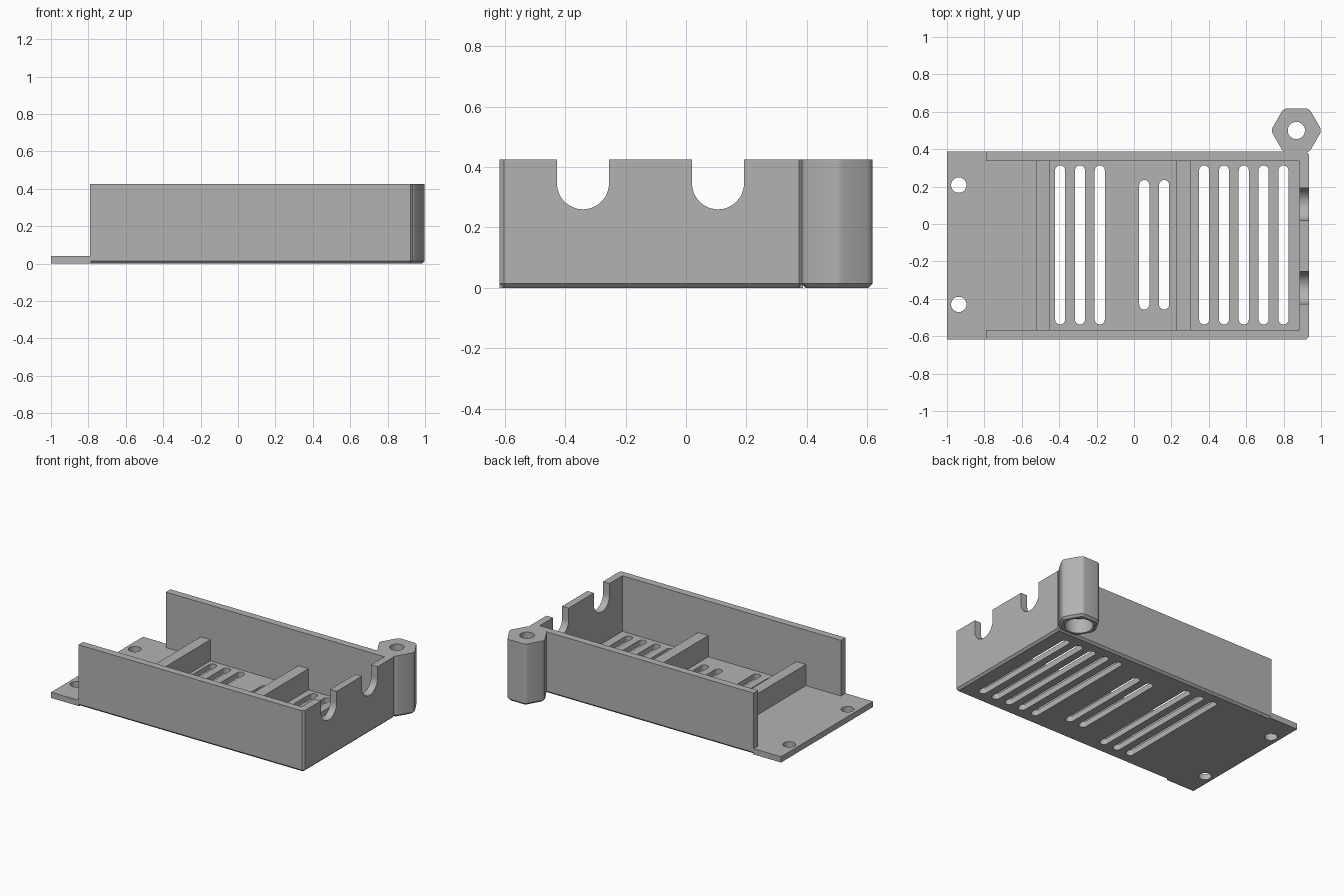
import bpy, bmesh, math
from mathutils import Matrix, Vector

cube = bpy.data.objects.get("Cube")
if cube:
    bpy.data.objects.remove(cube, do_unlink=True)

grey = bpy.data.materials.new("light_grey")
grey.use_nodes = True
colour = (0.45, 0.45, 0.45, 1)
grey.diffuse_color = colour
grey.node_tree.nodes["Principled BSDF"].inputs["Base Color"].default_value = colour

# Main dimensions
LEFT, WALL_LEFT, RIGHT = -1.0, -0.79, 0.935
FRONT, BACK = -0.617, 0.388
HEIGHT, FLOOR, WALL, CHAMFER = 0.425, 0.04, 0.05, 0.014
POST_X, POST_Y = 0.868, 0.5


def finish(bm, name):
    bmesh.ops.recalc_face_normals(bm, faces=bm.faces)
    mesh = bpy.data.meshes.new(name)
    bm.to_mesh(mesh)
    bm.free()
    mesh.materials.append(grey)
    obj = bpy.data.objects.new(name, mesh)
    bpy.context.collection.objects.link(obj)
    return obj


def add_box(bm, low, high):
    low, high = Vector(low), Vector(high)
    matrix = Matrix.Translation((low + high) / 2) @ Matrix.Diagonal((*(high - low), 1))
    bmesh.ops.create_cube(bm, size=1, matrix=matrix)


def box(name, low, high):
    bm = bmesh.new()
    add_box(bm, low, high)
    return finish(bm, name)


def add_prism(bm, points, direction):
    """Extrude a flat outline along a direction."""
    face = bm.faces.new([bm.verts.new(p) for p in points])
    made = bmesh.ops.extrude_face_region(bm, geom=[face], use_keep_orig=True)["geom"]
    verts = [v for v in made if isinstance(v, bmesh.types.BMVert)]
    bmesh.ops.translate(bm, verts=verts, vec=direction)


def add_disc_cutter(bm, x, y, radius, low, high):
    bmesh.ops.create_cone(bm, cap_ends=True, segments=40, radius1=radius, radius2=radius,
                          depth=high - low, matrix=Matrix.Translation((x, y, (low + high) / 2)))


def arc(radius, start, end, steps):
    return [(radius * math.cos(a), radius * math.sin(a))
            for a in (math.radians(start + (end - start) * i / steps) for i in range(steps + 1))]


def bevel(bm, test, offset, segments=1):
    edges = [e for e in bm.edges if test(*[v.co for v in e.verts])]
    bmesh.ops.bevel(bm, geom=edges, offset=offset, segments=segments, profile=0.5, affect='EDGES')


def combine(target, tool, operation='DIFFERENCE'):
    """Apply a boolean and discard the tool object."""
    mod = target.modifiers.new("combine", 'BOOLEAN')
    mod.operation, mod.solver, mod.object = operation, 'EXACT', tool
    bpy.context.view_layer.objects.active = target
    bpy.ops.object.modifier_apply(modifier=mod.name)
    bpy.data.objects.remove(tool, do_unlink=True)


def smooth(obj):
    bpy.ops.object.select_all(action='DESELECT')
    obj.select_set(True)
    bpy.context.view_layer.objects.active = obj
    bpy.ops.object.shade_smooth_by_angle(angle=math.radians(30))


# Tray shell with chamfered outer edges, open at the left end
bm = bmesh.new()
add_box(bm, (WALL_LEFT, FRONT, 0), (RIGHT, BACK, HEIGHT))
at_right = lambda p: p.x > RIGHT - 0.001
at_left = lambda p: p.x < WALL_LEFT + 0.001
at_bottom = lambda p: p.z < 0.001
bevel(bm, lambda a, b: (at_right(a) and at_right(b) and abs(a.y - b.y) < 0.001)
      or (at_bottom(a) and at_bottom(b) and not (at_left(a) and at_left(b))), CHAMFER)
tray = finish(bm, "tray")
combine(tray, box("cavity", (LEFT, FRONT + WALL, FLOOR), (RIGHT - WALL, BACK - WALL, 1)))

# Flat mounting tab
combine(tray, box("tab", (LEFT, FRONT, 0), (WALL_LEFT + 0.005, BACK, FLOOR)), 'UNION')

# Ventilation slots
bm = bmesh.new()
slot_rows = ((-0.395, 3, -0.537, 0.313), (0.055, 2, -0.457, 0.235), (0.375, 5, -0.537, 0.313))
slot_radius = 0.027
for first, count, low, high in slot_rows:
    for i in range(count):
        x = first + i * 0.106
        outline = [(x + u, high - slot_radius + v, -0.1) for u, v in arc(slot_radius, 0, 180, 12)]
        outline += [(x + u, low + slot_radius + v, -0.1) for u, v in arc(slot_radius, 180, 360, 12)]
        add_prism(bm, outline, (0, 0, 0.2))
combine(tray, finish(bm, "slots"))

# Screw holes in the tab
bm = bmesh.new()
for y in (-0.43, 0.208):
    add_disc_cutter(bm, -0.937, y, 0.041, -0.1, 0.2)
combine(tray, finish(bm, "screw_holes"))

# Round-bottomed cable notches in the right wall
bm = bmesh.new()
for y in (-0.341, 0.106):
    outline = [(0.8, y + u, 0.346 + v) for u, v in arc(0.086, 180, 360, 24)]
    outline += [(0.8, y + 0.086, 0.6), (0.8, y - 0.086, 0.6)]
    add_prism(bm, outline, (0.3, 0, 0))
combine(tray, finish(bm, "cable_notches"))
smooth(tray)

# Cross ribs
for name, x0, x1 in (("left_rib", -0.522, -0.448), ("right_rib", 0.226, 0.304)):
    box(name, (x0, FRONT + WALL - 0.01, FLOOR - 0.01), (x1, BACK - WALL + 0.01, 0.187))

# Rounded hexagonal post with a screw hole and a recess underneath
bm = bmesh.new()
outline = [(POST_X + u, POST_Y + v, 0) for u, v in arc(0.1363, 0, 300, 5)]
add_prism(bm, outline, (0, 0, HEIGHT))
bevel(bm, lambda a, b: abs(a.z - b.z) > 0.1, 0.02, 4)
bevel(bm, lambda a, b: at_bottom(a) and at_bottom(b), CHAMFER)
post = finish(bm, "corner_post")
for name, radius, low, high in (("bore", 0.046, -0.1, 0.6), ("recess", 0.09, -0.1, 0.1)):
    bm = bmesh.new()
    add_disc_cutter(bm, POST_X, POST_Y, radius, low, high)
    combine(post, finish(bm, name))
smooth(post)
